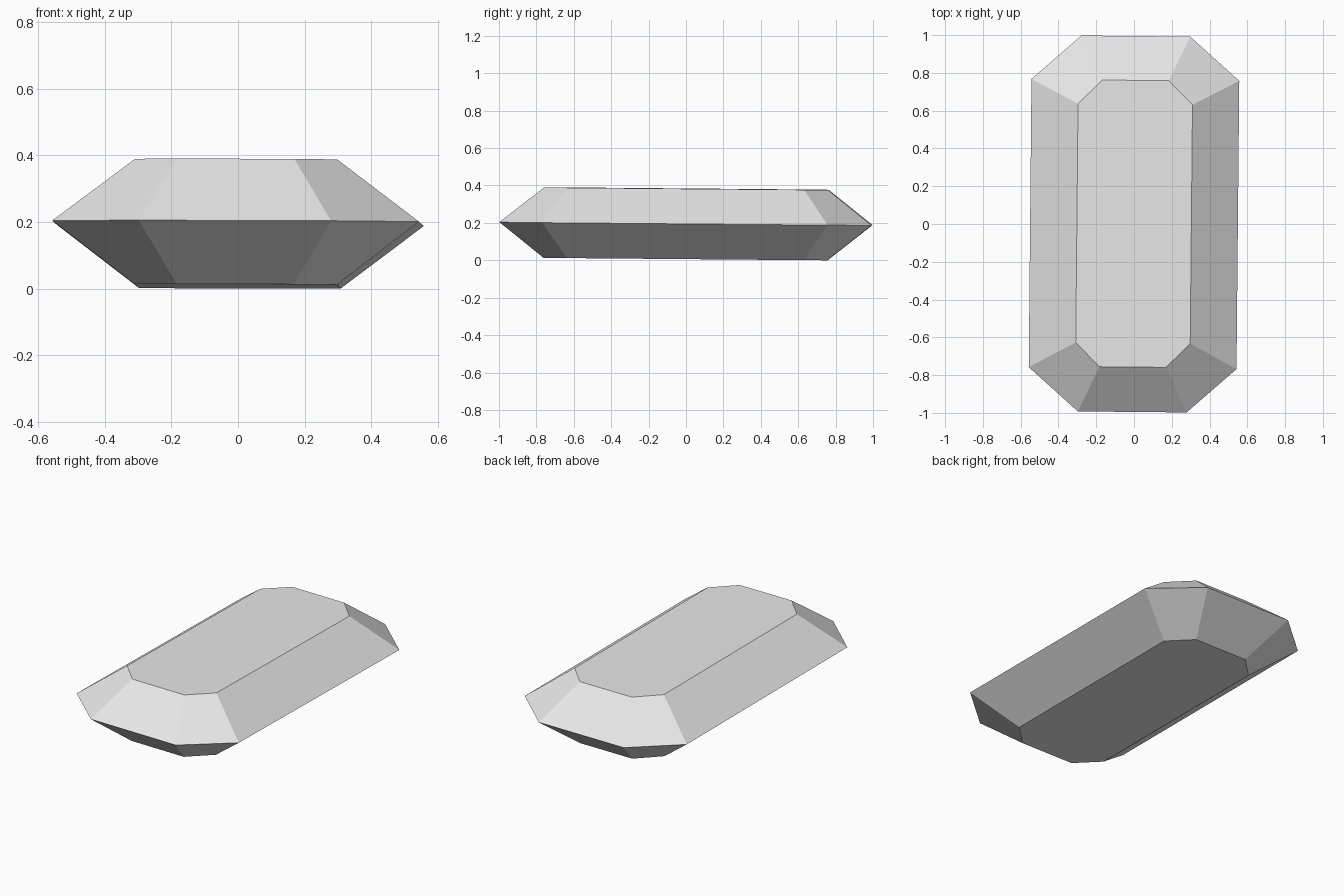
import bpy
import bmesh
from math import radians
from mathutils import Euler, Vector

cube = bpy.data.objects.get("Cube")
if cube:
    bpy.data.objects.remove(cube, do_unlink=True)

# Plain grey stone
stone = bpy.data.materials.new("plain_grey")
stone.use_nodes = True
grey = (0.8, 0.8, 0.8, 1.0)
stone.diffuse_color = grey
stone.node_tree.nodes["Principled BSDF"].inputs["Base Color"].default_value = grey


def octagon(bm, half_x, half_y, corner_x, corner_y, z):
    """Ring of a rectangle with cut corners, counter-clockwise from above."""
    quarter = [(half_x, corner_y), (corner_x, half_y)]
    points = quarter + [(-x, y) for x, y in reversed(quarter)]
    points += [(-x, -y) for x, y in points]
    return [bm.verts.new((x, y, z)) for x, y in points]


# Step-cut gem: lower table, wide girdle, upper table
bm = bmesh.new()
rings = [
    octagon(bm, 0.303, 0.759, 0.176, 0.632, -0.188),
    octagon(bm, 0.55, 0.995, 0.288, 0.763, 0.001),
    octagon(bm, 0.303, 0.759, 0.176, 0.632, 0.188),
]
bm.faces.new(reversed(rings[0]))
bm.faces.new(rings[-1])
for low, high in zip(rings, rings[1:]):
    for i in range(len(low)):
        j = (i + 1) % len(low)
        bm.faces.new((low[i], low[j], high[j], high[i]))

# Slight lean and turn of the resting stone, then set it on the ground
lean = Euler((radians(-0.5), radians(0.17), radians(-0.55))).to_matrix()
bmesh.ops.rotate(bm, verts=bm.verts, cent=(0, 0, 0), matrix=lean)
lowest = min(v.co.z for v in bm.verts)
bmesh.ops.translate(bm, verts=bm.verts, vec=Vector((0, 0, -lowest)))
bmesh.ops.recalc_face_normals(bm, faces=bm.faces)

mesh = bpy.data.meshes.new("cut_gem")
bm.to_mesh(mesh)
bm.free()
mesh.materials.append(stone)
gem = bpy.data.objects.new("cut_gem", mesh)
bpy.context.collection.objects.link(gem)
